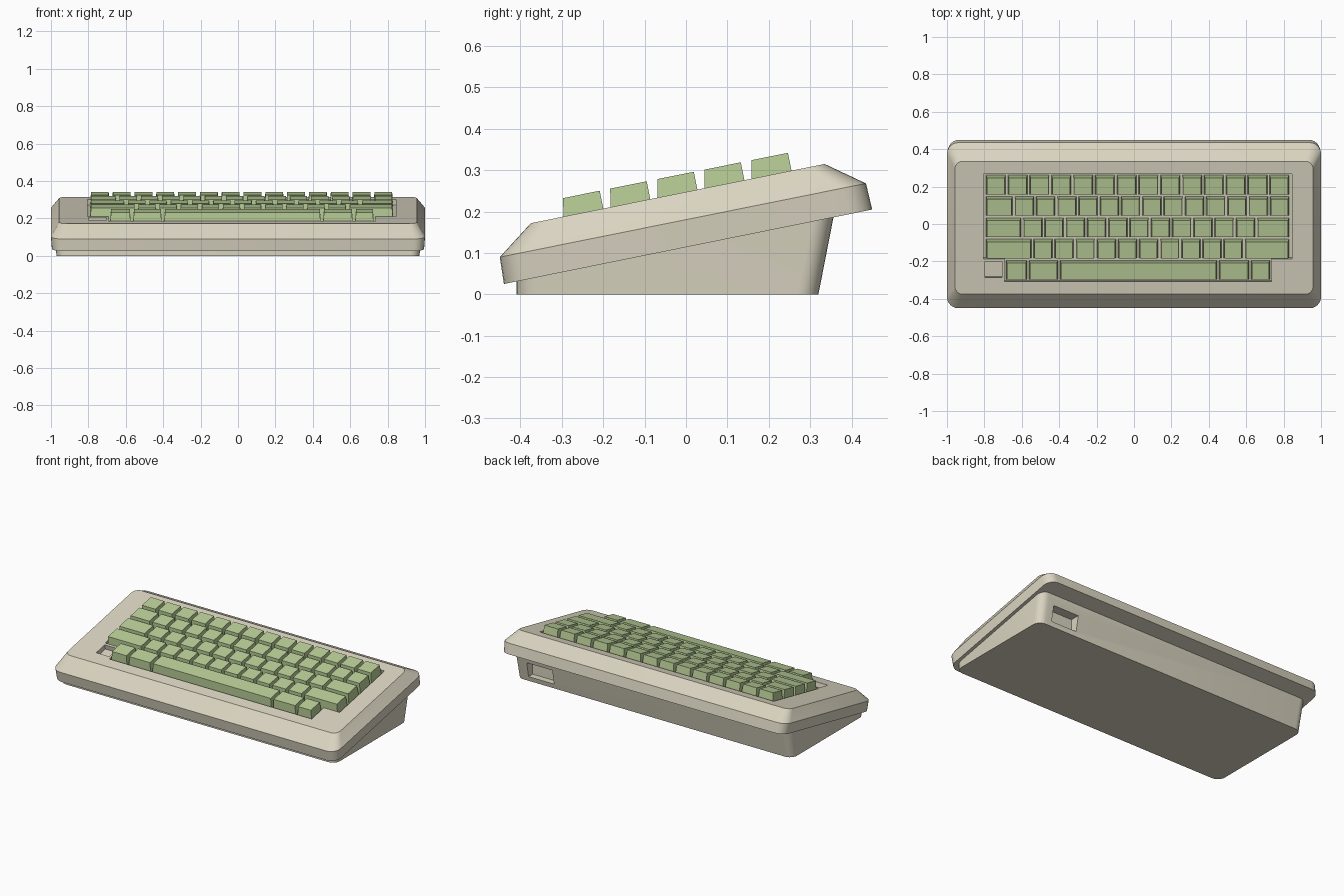
import bpy, bmesh, math
from mathutils import Matrix, Vector

cube = bpy.data.objects.get("Cube")
if cube:
    bpy.data.objects.remove(cube, do_unlink=True)


def material(name, rgb):
    m = bpy.data.materials.new(name)
    m.use_nodes = True
    m.diffuse_color = (*rgb, 1)
    bsdf = next(n for n in m.node_tree.nodes if n.type == 'BSDF_PRINCIPLED')
    bsdf.inputs["Base Color"].default_value = (*rgb, 1)
    return m


BEIGE = material("warm beige", (0.70, 0.66, 0.53))
GREEN = material("soft green", (0.48, 0.61, 0.31))

# Frame of the sloping top face
SLOPE = math.atan(0.2014)
TOP = Matrix.Translation((0, 0, 0.2475)) @ Matrix.Rotation(SLOPE, 4, 'X')


def finish(bm, name, mat):
    bmesh.ops.recalc_face_normals(bm, faces=bm.faces)
    mesh = bpy.data.meshes.new(name)
    bm.to_mesh(mesh)
    bm.free()
    mesh.materials.append(mat)
    obj = bpy.data.objects.new(name, mesh)
    bpy.context.collection.objects.link(obj)
    return obj


def ring(bm, hx, front, back, r, steps=6):
    """Rounded rectangle; front and back are (y, z) pairs on a sloping plane."""
    (y0, z0), (y1, z1) = front, back
    corners = [(hx - r, y1 - r), (r - hx, y1 - r), (r - hx, y0 + r), (hx - r, y0 + r)]
    verts = []
    for q, (cx, cy) in enumerate(corners):
        for i in range(steps + 1):
            a = math.pi / 2 * (q + i / steps)
            y = cy + r * math.sin(a)
            z = z0 + (z1 - z0) * (y - y0) / (y1 - y0)
            verts.append(bm.verts.new((cx + r * math.cos(a), y, z)))
    return verts


def loft(name, sections):
    bm = bmesh.new()
    rings = [ring(bm, *s) for s in sections]
    for a, b in zip(rings, rings[1:]):
        for i in range(len(a)):
            j = (i + 1) % len(a)
            bm.faces.new((a[i], a[j], b[j], b[i]))
    bm.faces.new(rings[0][::-1])
    bm.faces.new(rings[-1])
    return finish(bm, name, BEIGE)


def add_block(bm, x, y, z, matrix, side=0.0, front=0.0):
    """Box from (min, max) pairs, its top drawn in at the sides and front."""
    corners = [(0, 0), (1, 0), (1, 1), (0, 1)]
    low = [bm.verts.new(matrix @ Vector((x[i], y[j], z[0]))) for i, j in corners]
    high = [bm.verts.new(matrix @ Vector((x[i] + side * (1 - 2 * i),
                                          y[j] + front * (1 - j), z[1])))
            for i, j in corners]
    bm.faces.new(low[::-1])
    bm.faces.new(high)
    for i in range(4):
        j = (i + 1) % 4
        bm.faces.new((low[i], low[j], high[j], high[i]))


def cut(obj, x, y, z, matrix):
    bm = bmesh.new()
    add_block(bm, x, y, z, matrix)
    cutter = finish(bm, "cutter", BEIGE)
    cutter.hide_render = True
    mod = obj.modifiers.new("cut", 'BOOLEAN')
    mod.operation = 'DIFFERENCE'
    mod.solver = 'EXACT'
    mod.object = cutter
    bpy.context.view_layer.objects.active = obj
    bpy.ops.object.modifier_apply(modifier=mod.name)
    bpy.data.objects.remove(cutter, do_unlink=True)


def smooth(obj, degrees):
    bpy.ops.object.select_all(action='DESELECT')
    obj.select_set(True)
    bpy.context.view_layer.objects.active = obj
    bpy.ops.object.shade_smooth_by_angle(angle=math.radians(degrees))


# Upper case: bottom rim, widest line and bevelled top
case = loft("upper_case", [
    (0.995, (-0.44, 0.025), (0.45, 0.205), 0.06),
    (1.0, (-0.45, 0.09), (0.435, 0.268), 0.06),
    (0.957, (-0.375, 0.172), (0.335, 0.315), 0.04),
])

# Key wells: main block, bottom row and the empty socket
WELL = (-0.03, 0.05)
cut(case, (-0.805, 0.845), (-0.19, 0.272), WELL, TOP)
cut(case, (-0.692, 0.734), (-0.314, -0.185), WELL, TOP)
cut(case, (-0.797, -0.705), (-0.293, -0.205), WELL, TOP)
smooth(case, 25)

# Wedge base under the case, with the cable socket in its back wall
base = loft("wedge_base", [
    (0.97, (-0.41, 0.0), (0.32, 0.0), 0.05),
    (0.975, (-0.41, 0.034), (0.357, 0.189), 0.05),
])
cut(base, (0.70, 0.88), (0.285, 0.4), (0.03, 0.125), Matrix())
smooth(base, 35)

# Key rows, front to back: (left edge, total width, relative key widths)
LEFT, WIDTH = -0.797, 1.632
rows = [
    (-0.69, 1.422, [23, 31, 159, 32, 21]),
    (LEFT, WIDTH, [2.25] + [1] * 10 + [2.2]),
    (LEFT, WIDTH, [1.75] + [1] * 11 + [1.6]),
    (LEFT, WIDTH, [1.35] + [1] * 13),
    (LEFT, WIDTH, [1] * 14),
]
GAP, DEPTH, PITCH, FRONT = 0.012, 0.104, 0.116, -0.308
for n, (x, width, keys) in enumerate(rows):
    bm = bmesh.new()
    y = FRONT + n * PITCH
    unit = width / sum(keys)
    for k in keys:
        w = k * unit
        add_block(bm, (x + GAP / 2, x + w - GAP / 2), (y, y + DEPTH),
                  (-0.03, 0.044), TOP, side=0.005, front=0.014)
        x += w
    finish(bm, f"key_row_{n + 1}", GREEN)
